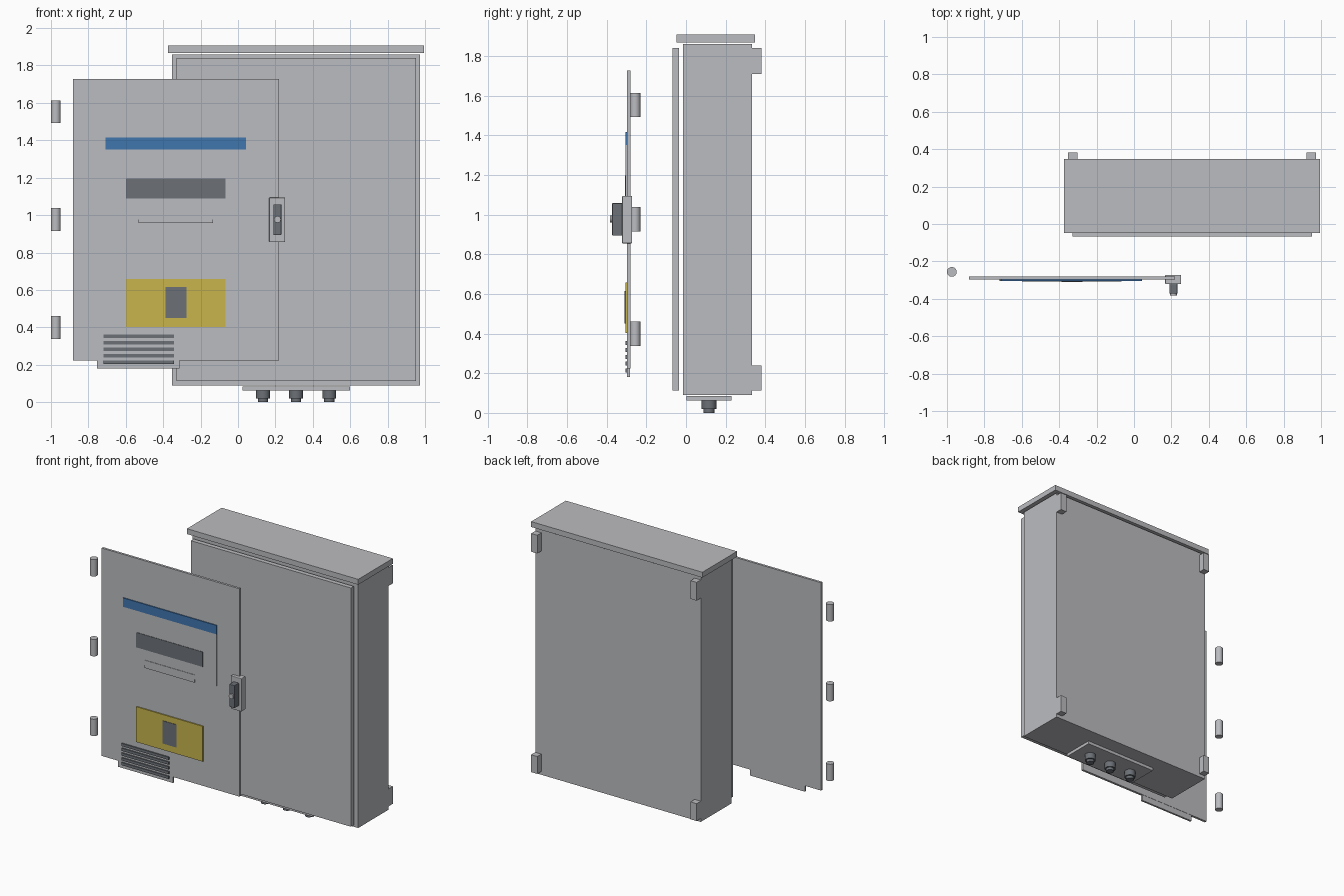
import bpy
from mathutils import Vector

cube = bpy.data.objects.get("Cube")
if cube:
    bpy.data.objects.remove(cube, do_unlink=True)


def material(name, rgb):
    mat = bpy.data.materials.new(name)
    mat.use_nodes = True
    mat.diffuse_color = (*rgb, 1)
    mat.node_tree.nodes["Principled BSDF"].inputs["Base Color"].default_value = (*rgb, 1)
    return mat


grey = material("light grey", (0.5, 0.505, 0.53))
dark = material("dark grey", (0.15, 0.165, 0.185))
blue = material("blue", (0.05, 0.18, 0.43))
yellow = material("yellow", (0.58, 0.46, 0.075))


def box(name, x, y, z, mat=grey, bevel=0):
    """Box from its (low, high) span on each axis."""
    spans = (x, y, z)
    bpy.ops.mesh.primitive_cube_add(size=1, location=[sum(s) / 2 for s in spans])
    ob = bpy.context.object
    ob.name = name
    size = Vector([s[1] - s[0] for s in spans])
    for v in ob.data.vertices:
        v.co = v.co * size
    ob.data.materials.append(mat)
    if bevel:
        mod = ob.modifiers.new("edge", 'BEVEL')
        mod.width, mod.segments = bevel, 2
    return ob


def cylinder(name, centre, radius, depth, mat=grey, sides=32, rotation=(0, 0, 0)):
    bpy.ops.mesh.primitive_cylinder_add(vertices=sides, radius=radius, depth=depth,
                                        location=centre, rotation=rotation)
    ob = bpy.context.object
    ob.name = name
    ob.data.materials.append(mat)
    bpy.ops.object.shade_smooth_by_angle()
    return ob


# Cabinet: body, rain roof and raised front frame
box("cabinet_body", (-0.352, 0.972), (-0.015, 0.334), (0.09, 1.86))
box("rain_roof", (-0.375, 0.995), (-0.048, 0.348), (1.868, 1.907))
box("front_panel", (-0.33, 0.951), (-0.068, -0.035), (0.114, 1.84))

# Wall mounting feet at the rear corners
for side, x in (("right", (-0.352, -0.303)), ("left", (0.923, 0.972))):
    for level, z in (("lower", (0.114, 0.24)), ("upper", (1.708, 1.84))):
        box(f"{level}_{side}_mount", x, (0.33, 0.381), z)

# Cable gland plate and glands underneath
box("gland_plate", (0.024, 0.598), (0.002, 0.229), (0.063, 0.085))
for i in range(3):
    x = 0.134 + i * 0.177
    cylinder(f"cable_gland_{i + 1}", (x, 0.116, 0.042), 0.037, 0.046, dark)
    cylinder(f"gland_nozzle_{i + 1}", (x, 0.116, 0.01), 0.027, 0.02, dark)

# Detached door
front = -0.298
box("door", (-0.883, 0.22), (front, -0.281), (0.224, 1.727))
box("vent_plate", (-0.753, -0.312), (front + 0.001, -0.283), (0.18, 0.224))

# Hinge pins
for i in range(3):
    cylinder(f"hinge_pin_{i + 1}", (-0.974, -0.256, 0.399 + i * 0.577), 0.026, 0.122)


def plate(name, x, z, mat, lift, base=0.0):
    return box(name, x, (front - lift, front - base), z, mat)


# Display panel with blue header, screen and label holder
plate("display_panel", (-0.708, 0.042), (0.977, 1.352), grey, 0.006)
plate("blue_header", (-0.708, 0.042), (1.352, 1.416), blue, 0.007)
plate("display_screen", (-0.6, -0.068), (1.088, 1.196), dark, 0.009)
plate("label_holder", (-0.533, -0.135), (0.957, 1.013), grey, 0.009)

# Warning plate with its dark inset
plate("warning_plate", (-0.6, -0.068), (0.403, 0.658), yellow, 0.008)
plate("warning_inset", (-0.388, -0.276), (0.45, 0.615), dark, 0.011, 0.006)

# Ventilation slats
for i in range(5):
    z = 0.204 + i * 0.0345
    plate(f"vent_slat_{i + 1}", (-0.718, -0.341), (z, z + 0.02), dark, 0.008)

# Door handle: base, grip and lock
box("handle_base", (0.167, 0.252), (-0.322, -0.272), (0.855, 1.094), grey, 0.004)
box("handle_grip", (0.19, 0.232), (-0.372, -0.32), (0.894, 1.058), dark, 0.003)
cylinder("handle_lock", (0.211, -0.375, 0.977), 0.018, 0.014, grey, 24, (1.5708, 0, 0))
